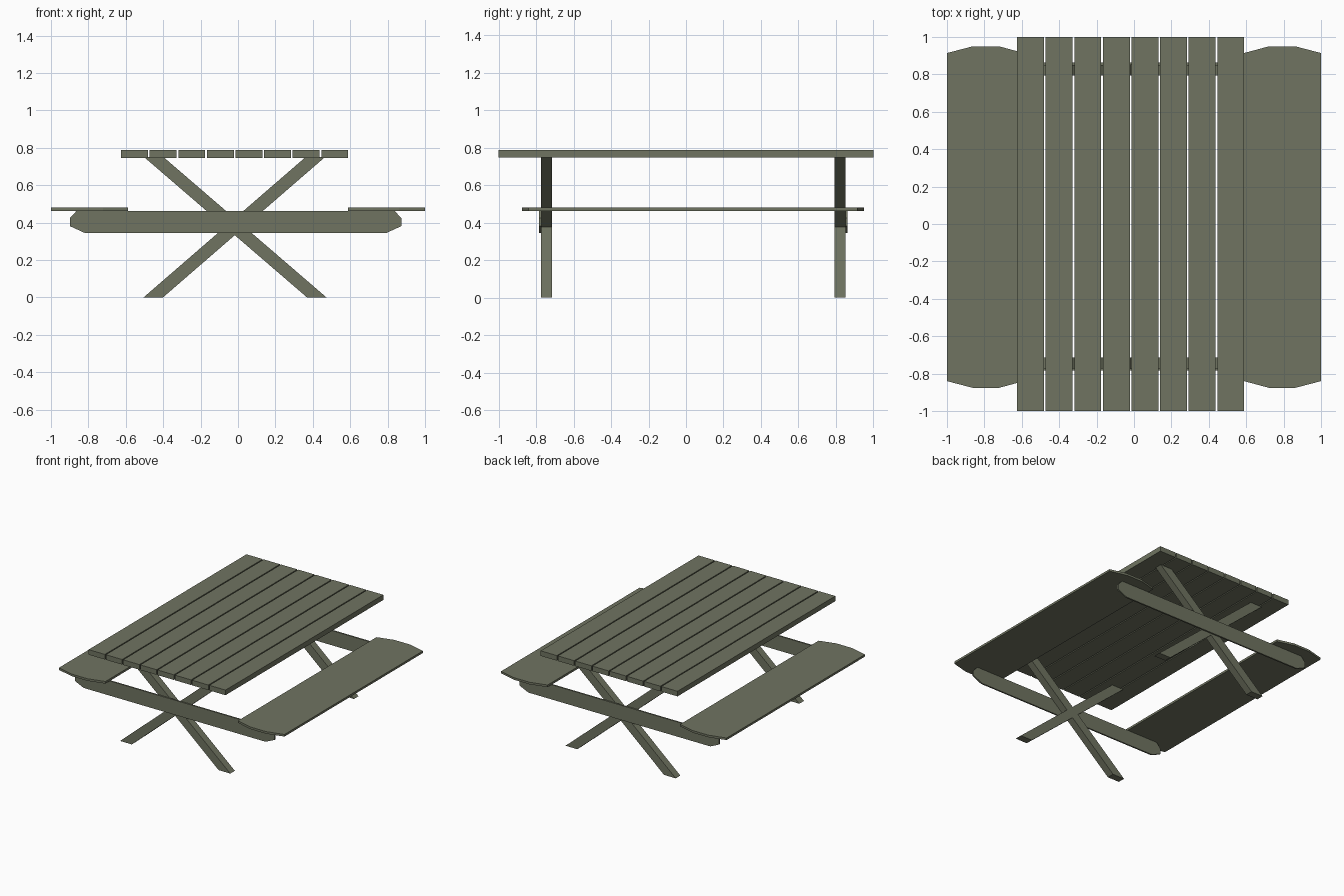
import bpy
import bmesh
from mathutils import Vector

if "Cube" in bpy.data.objects:
    bpy.data.objects.remove(bpy.data.objects["Cube"])

wood = bpy.data.materials.new("weathered olive wood")
wood.diffuse_color = (0.162, 0.175, 0.120, 1)
wood.use_nodes = True
wood.node_tree.nodes["Principled BSDF"].inputs["Base Color"].default_value = wood.diffuse_color


def prism(name, outline, offset):
    """Extrude a flat outline of 3D points along an offset vector."""
    bm = bmesh.new()
    face = bm.faces.new([bm.verts.new(p) for p in outline])
    ext = bmesh.ops.extrude_face_region(bm, geom=[face])
    verts = [v for v in ext["geom"] if isinstance(v, bmesh.types.BMVert)]
    bmesh.ops.translate(bm, verts=verts, vec=Vector(offset))
    bmesh.ops.recalc_face_normals(bm, faces=bm.faces)
    mesh = bpy.data.meshes.new(name)
    bm.to_mesh(mesh)
    bm.free()
    mesh.materials.append(wood)
    obj = bpy.data.objects.new(name, mesh)
    bpy.context.collection.objects.link(obj)
    return obj


# Table top: eight planks with narrow gaps
for i in range(8):
    x0 = -0.625 + i * 0.1529
    x1 = x0 + 0.144
    prism(f"top_plank_{i + 1}",
          [(x0, -1, 0.746), (x1, -1, 0.746), (x1, -1, 0.787), (x0, -1, 0.787)],
          (0, 2, 0))

# Bench seats with clipped, slightly bowed ends
for side, s in (("left", -1), ("right", 1)):
    ends = [(0.588, 0.877), (0.722, 0.913), (0.862, 0.913), (1.0, 0.877)]
    outline = [(s * x, 0.037 + y, 0.463) for x, y in ends]
    outline += [(s * x, 0.037 - y, 0.463) for x, y in reversed(ends)]
    prism(f"{side}_bench_seat", outline, (0, 0, 0.017))

# Crossed legs and the thin seat support board outside them, at each end
for end, leg_y, beam_y in (("front", -0.773, -0.784), ("back", 0.793, 0.851)):
    for tag, bottom, top in (("rising", -0.505, 0.361), ("falling", 0.369, -0.502)):
        prism(f"{end}_{tag}_leg",
              [(bottom, leg_y, 0), (bottom + 0.104, leg_y, 0),
               (top + 0.104, leg_y, 0.75), (top, leg_y, 0.75)],
              (0, 0.058, 0))
    profile = [(0.807, 0.345), (0.886, 0.381), (0.886, 0.424), (0.85, 0.463)]
    outline = [(-0.013 + x, beam_y, z) for x, z in profile]
    outline += [(-0.013 - x, beam_y, z) for x, z in reversed(profile)]
    prism(f"{end}_seat_support", outline, (0, 0.012, 0))
